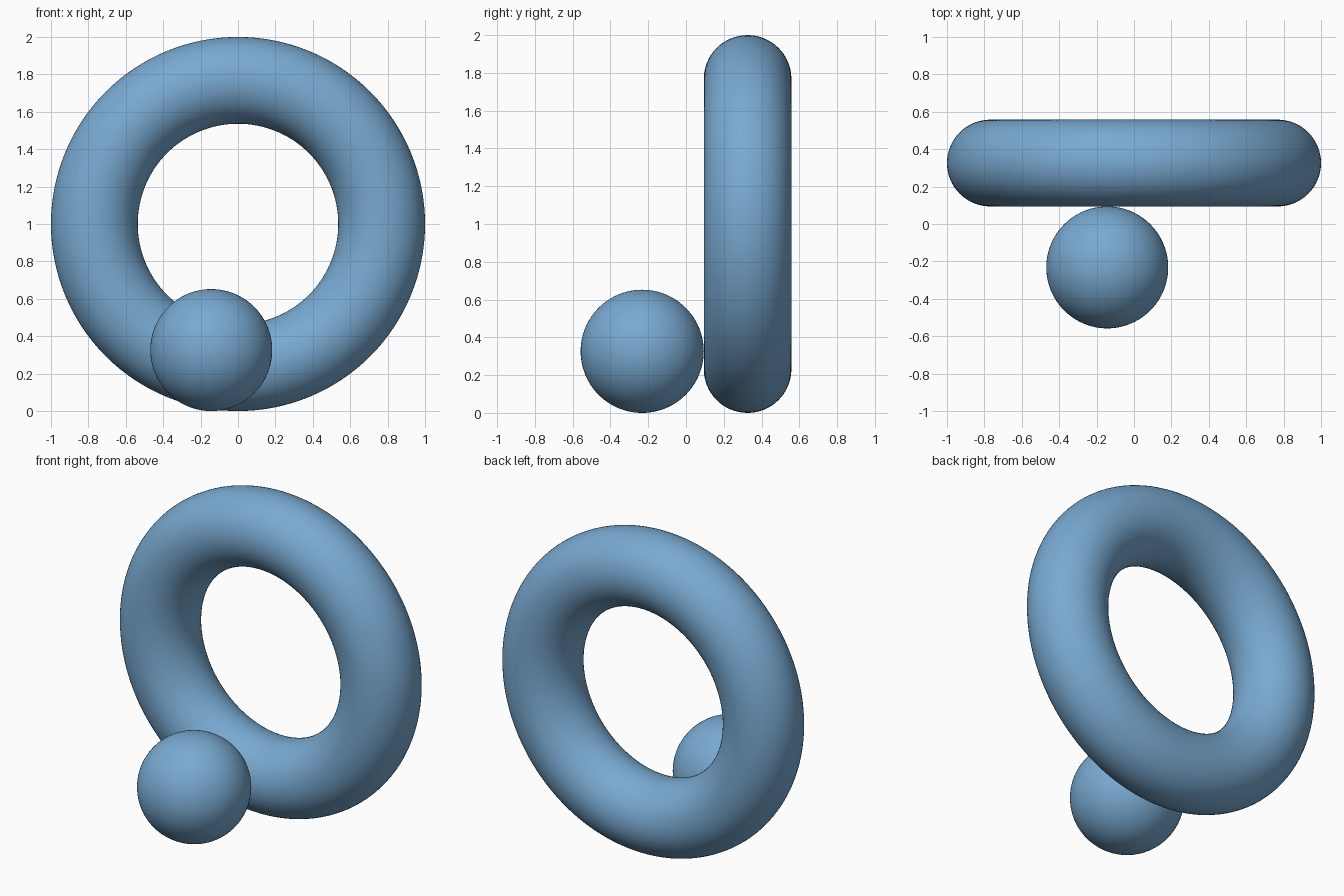
import bpy
from math import pi

cube = bpy.data.objects.get("Cube")
if cube:
    bpy.data.objects.remove(cube, do_unlink=True)

# Single soft blue material
BLUE = (0.19, 0.40, 0.64, 1.0)
blue = bpy.data.materials.new("soft blue")
blue.use_nodes = True
blue.diffuse_color = BLUE
for node in blue.node_tree.nodes:
    if node.type == 'BSDF_PRINCIPLED':
        node.inputs["Base Color"].default_value = BLUE


def finish(name):
    """Name, colour and smooth the newly added part."""
    part = bpy.context.object
    part.name = part.data.name = name
    part.data.materials.clear()
    part.data.materials.append(blue)
    bpy.ops.object.shade_smooth()
    return part


# Upright ring, standing on its edge with the hole facing front
TUBE = 0.232
bpy.ops.mesh.primitive_torus_add(
    major_segments=128, minor_segments=64,
    major_radius=1 - TUBE, minor_radius=TUBE,
    location=(0, 0.326, 1), rotation=(pi / 2, 0, 0))
finish("ring")

# Ball resting on the floor, just touching the front of the ring
BALL = 0.326
bpy.ops.mesh.primitive_uv_sphere_add(
    segments=96, ring_count=48, radius=BALL,
    location=(-0.143, -0.232, BALL))
finish("ball")
